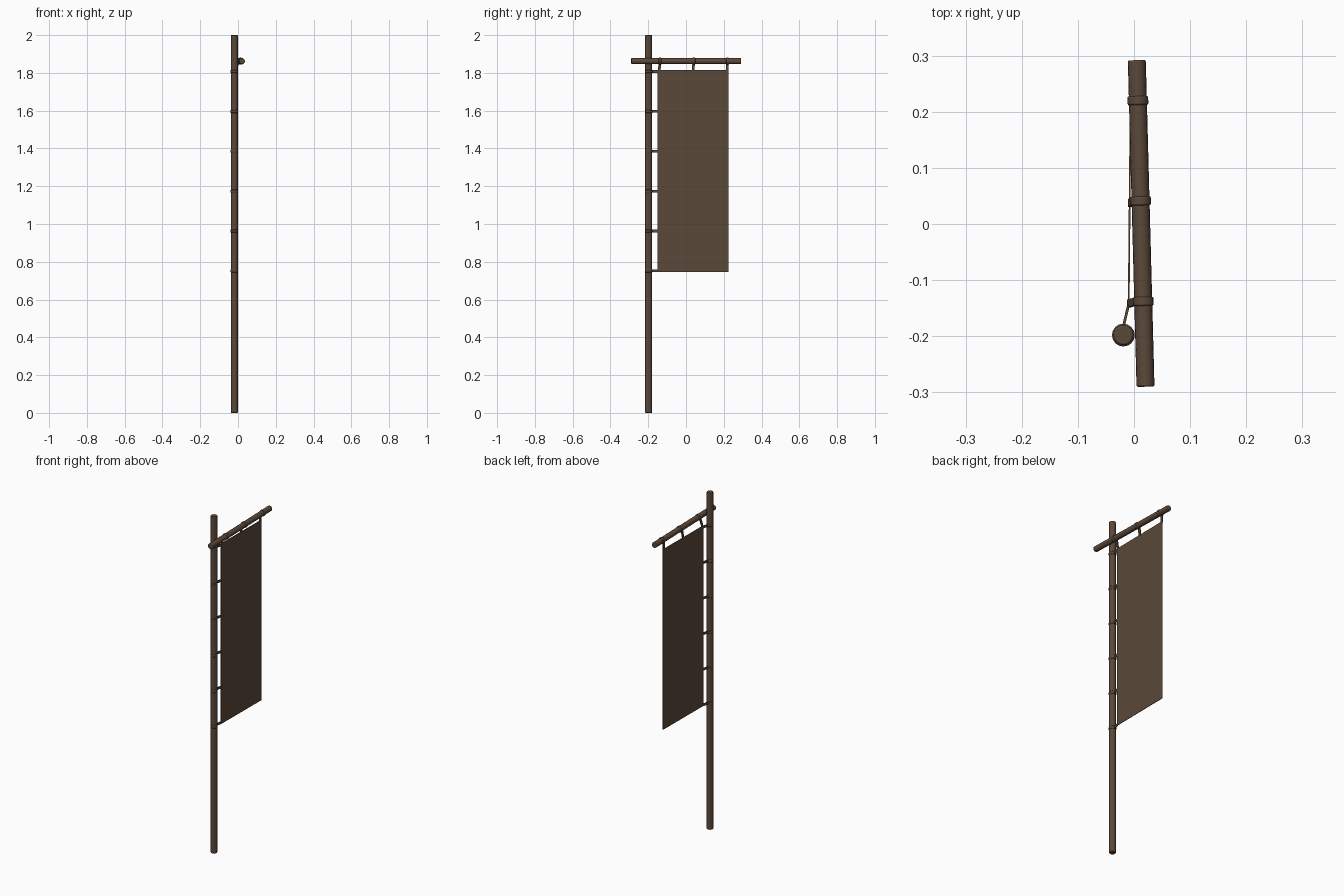
import bpy, bmesh, math
from mathutils import Vector

if "Cube" in bpy.data.objects:
    bpy.data.objects.remove(bpy.data.objects["Cube"])

brown = bpy.data.materials.new("dark_wood")
brown.diffuse_color = (0.105, 0.066, 0.042, 1)
brown.use_nodes = True
brown.node_tree.nodes["Principled BSDF"].inputs["Base Color"].default_value = brown.diffuse_color
cloth_mat = bpy.data.materials.new("brown_cloth")
cloth_mat.diffuse_color = (0.105, 0.066, 0.042, 1)
cloth_mat.use_nodes = True
cloth_mat.node_tree.nodes["Principled BSDF"].inputs["Base Color"].default_value = cloth_mat.diffuse_color


def rod(name, a, b, r, sides=16, bevel=0.003):
    """Cylinder between two points with softened rims."""
    a, b = Vector(a), Vector(b)
    d = b - a
    bpy.ops.mesh.primitive_cylinder_add(vertices=sides, radius=r, depth=d.length,
                                        location=(a + b) / 2)
    o = bpy.context.object
    o.name = name
    o.rotation_euler = d.to_track_quat('Z', 'Y').to_euler()
    o.data.materials.append(brown)
    bpy.ops.object.shade_smooth_by_angle(angle=math.radians(40))
    m = o.modifiers.new("bevel", 'BEVEL')
    m.width, m.segments = bevel, 2
    m.limit_method = 'ANGLE'
    m.angle_limit = math.radians(50)
    return o


def strip(name, a, b, side, thick, mat=brown):
    """Thin bar from a to b; side and thick are half-extent vectors."""
    bm = bmesh.new()
    v = [bm.verts.new(Vector(p) + s * Vector(side) + t * Vector(thick))
         for p in (a, b) for s, t in ((-1, -1), (1, -1), (1, 1), (-1, 1))]
    bm.faces.new(v[:4])
    bm.faces.new(v[4:])
    for i in range(4):
        j = (i + 1) % 4
        bm.faces.new((v[i], v[j], v[4 + j], v[4 + i]))
    bmesh.ops.recalc_face_normals(bm, faces=bm.faces)
    me = bpy.data.meshes.new(name)
    bm.to_mesh(me)
    bm.free()
    me.materials.append(mat)
    o = bpy.data.objects.new(name, me)
    bpy.context.collection.objects.link(o)
    return o


# Upright pole and the slightly skewed crossbar lashed beside it
PX, PY = -0.019, -0.198
rod("pole", (PX, PY, 0), (PX, PY, 2), 0.018)
bar_a, bar_b = Vector((0.0205, -0.29, 1.862)), Vector((0.005, 0.292, 1.862))
rod("crossbar", bar_a, bar_b, 0.016)
bar_dir = (bar_b - bar_a).normalized()

# Hanging cloth
strip("banner_cloth", (-0.0095, -0.15, 1.28), (-0.006, 0.225, 1.28),
      (0, 0, 0.535), (0.0015, 0, 0), cloth_mat)

# Loops on the crossbar with straps down to the cloth top
for y, yc in ((-0.138, -0.142), (0.041, 0.037), (0.22, 0.217)):
    c = bar_a.lerp(bar_b, (y + 0.29) / 0.582)
    rod("crossbar_loop", c - bar_dir * 0.008, c + bar_dir * 0.008, 0.0185)
    cx = -0.0095 + 0.0035 * (y + 0.15) / 0.375
    strip("crossbar_strap", (c.x - 0.014, y, 1.856), (cx, yc, 1.808),
          (0, 0.007, 0), (0.003, 0, 0))

# Rings on the pole with ties to the cloth edge
for i in range(6):
    z = 0.752 + i * 0.211
    rod("pole_ring", (PX, PY, z - 0.008), (PX, PY, z + 0.008), 0.0203)
    strip("pole_tie", (PX, PY + 0.015, z), (-0.0095, -0.143, z),
          (0, 0, 0.007), (0.0025, 0, 0))
